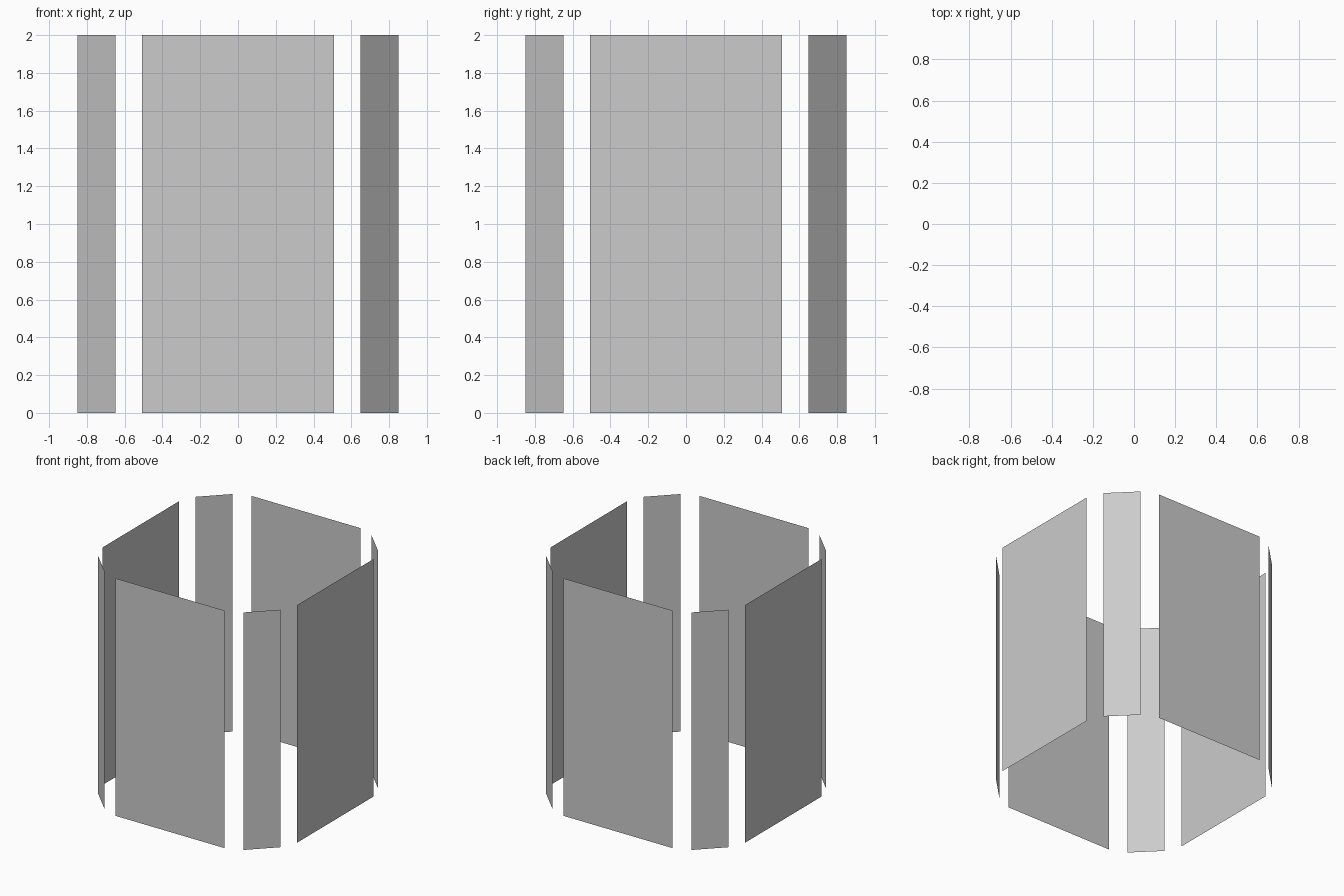
import bpy
from math import radians
from mathutils import Matrix

if "Cube" in bpy.data.objects:
    bpy.data.objects.remove(bpy.data.objects["Cube"])

HEIGHT = 2.0


def upright_panel(name, a, b, turn):
    """Zero-thickness vertical panel over the plan line a-b, turned about z."""
    rot = Matrix.Rotation(radians(turn), 4, 'Z')
    verts = [(*a, 0), (*b, 0), (*b, HEIGHT), (*a, HEIGHT)]
    mesh = bpy.data.meshes.new(name)
    mesh.from_pydata(verts, [], [(0, 1, 2, 3)])
    mesh.transform(rot)
    obj = bpy.data.objects.new(name, mesh)
    bpy.context.collection.objects.link(obj)


# Four wide sides and four narrow 45-degree corners, facing outward
for turn, side in zip((0, 90, 180, 270), ("front", "right", "back", "left")):
    upright_panel(side + "_wide_panel", (-0.508, -0.907), (0.508, -0.907), turn)
    upright_panel(side + "_corner_panel", (0.648, -0.851), (0.851, -0.648), turn)
